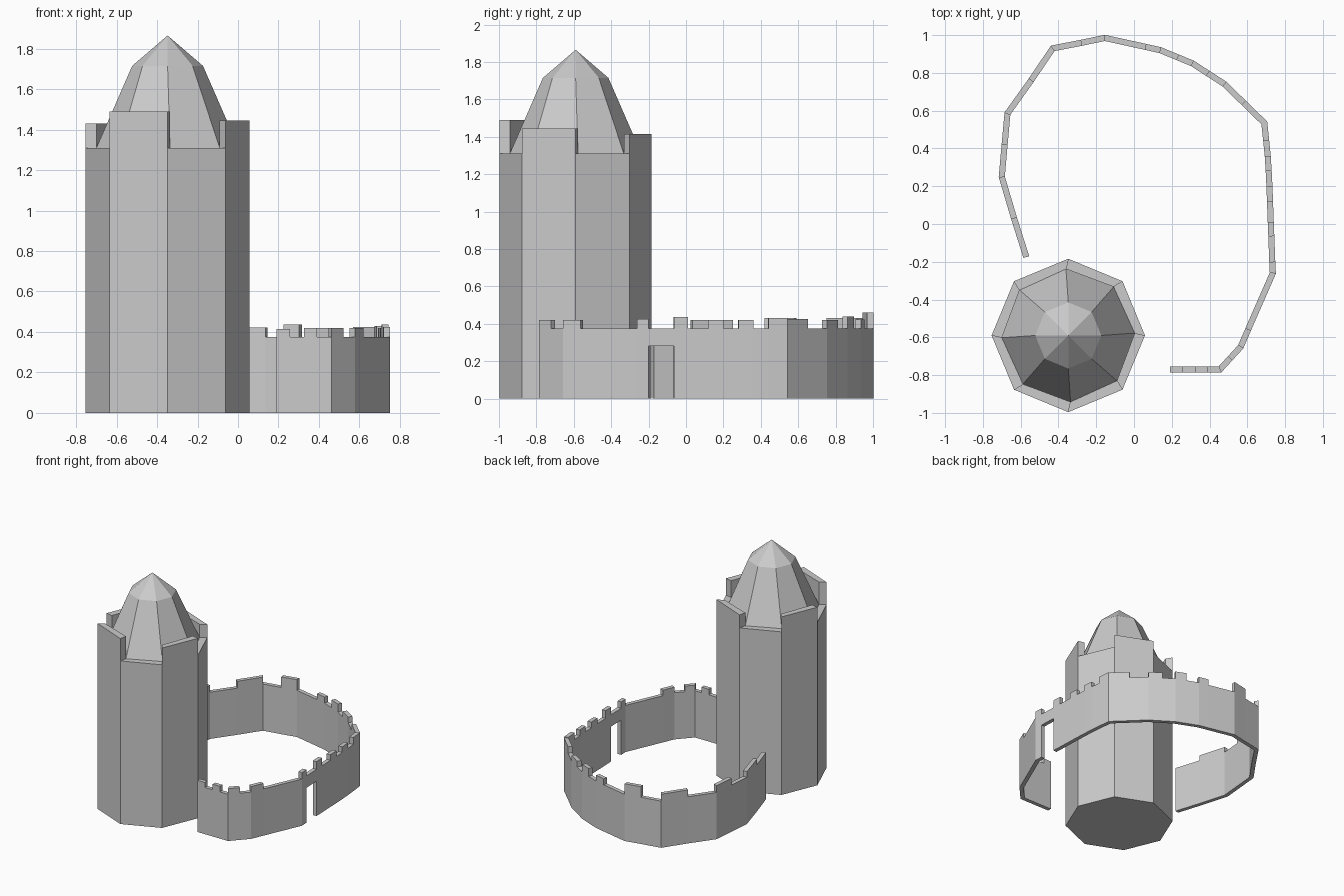
import bpy, bmesh, math
from mathutils import Vector

if "Cube" in bpy.data.objects:
    bpy.data.objects.remove(bpy.data.objects["Cube"])

CX, CY = -0.348, -0.59        # tower axis
R_OUT, R_IN = 0.406, 0.352    # tower and roof foot radius
TWIST = math.radians(2)
RIM = 1.31


def finish(name, bm):
    bmesh.ops.remove_doubles(bm, verts=bm.verts, dist=1e-5)
    bmesh.ops.recalc_face_normals(bm, faces=bm.faces)
    me = bpy.data.meshes.new(name)
    bm.to_mesh(me)
    bm.free()
    ob = bpy.data.objects.new(name, me)
    bpy.context.collection.objects.link(ob)
    return ob


def polar(r, k, twist=0.0):
    a = k * math.pi / 4 + twist
    return (CX + r * math.cos(a), CY + r * math.sin(a))


def prism(name, outline, z0, z1):
    bm = bmesh.new()
    lo = [bm.verts.new((x, y, z0)) for x, y in outline]
    hi = [bm.verts.new((x, y, z1)) for x, y in outline]
    bm.faces.new(lo[::-1])
    bm.faces.new(hi)
    n = len(lo)
    for i in range(n):
        j = (i + 1) % n
        bm.faces.new((lo[i], lo[j], hi[j], hi[i]))
    return finish(name, bm)


# Octagonal tower body
prism("tower_body", [polar(R_OUT, k) for k in range(8)], 0, RIM)

# Raised battlements on every second side
for k, top in ((1, 1.415), (3, 1.43), (5, 1.49), (7, 1.445)):
    prism(f"tower_battlement_{k}",
          [polar(R_OUT, k), polar(R_OUT, k + 1),
           polar(R_IN, k + 1, TWIST), polar(R_IN, k, TWIST)], RIM, top)

# Two-stage faceted roof
bm = bmesh.new()
rings = [[bm.verts.new((*polar(r, k, t), z)) for k in range(8)]
         for r, z, t in ((R_IN, RIM, TWIST), (0.175, 1.715, 0))]
apex = bm.verts.new((CX, CY, 1.865))
bm.faces.new(rings[0][::-1])
for k in range(8):
    j = (k + 1) % 8
    bm.faces.new((rings[0][k], rings[0][j], rings[1][j], rings[1][k]))
    bm.faces.new((rings[1][k], rings[1][j], apex))
finish("tower_roof", bm)

# Curtain wall: x, y and top height of the stretch up to the next point
W = 0.375
path = [
    (-0.57, -0.175, W), (-0.635, 0.03, 0.42), (-0.70, 0.25, W),
    (-0.685, 0.42, 0.43), (-0.67, 0.585, W), (-0.545, 0.76, 0.43),
    (-0.43, 0.93, W), (-0.28, 0.959, 0.46), (-0.155, 0.985, W),
    (0.06, 0.938, 0.423), (0.14, 0.92, W), (0.23, 0.883, 0.438),
    (0.31, 0.85, W), (0.39, 0.798, 0.42), (0.48, 0.74, W),
    (0.58, 0.642, 0.425), (0.69, 0.535, W), (0.70, 0.44, W),
    (0.708, 0.36, 0.42), (0.713, 0.28, W), (0.717, 0.20, 0.42),
    (0.72, 0.12, W), (0.724, 0.01, 0.437), (0.727, -0.065, W),
    (0.732, -0.20, 0.425), (0.735, -0.26, W), (0.605, -0.557, 0.42),
    (0.565, -0.65, W), (0.51, -0.71, 0.42), (0.455, -0.77, W),
    (0.39, -0.77, 0.42), (0.325, -0.77, W), (0.256, -0.77, 0.415),
    (0.19, -0.77, None)]
path[16] = (0.69, 0.535, 0.43)
DOOR = 23                     # stretch holding the doorway
HALF = 0.016

pts = [Vector(p[:2]) for p in path]
dirs = [(b - a).normalized() for a, b in zip(pts, pts[1:])]
left, right = [], []
for i, p in enumerate(pts):
    d0, d1 = dirs[max(i - 1, 0)], dirs[min(i, len(dirs) - 1)]
    m = (d0 + d1).normalized()
    off = Vector((-m.y, m.x)) * HALF / max(m.dot(d1), 0.3)
    left.append(p + off)
    right.append(p - off)

bm = bmesh.new()


def quad(*corners):
    bm.faces.new([bm.verts.new((c.x, c.y, z)) for c, z in corners])


def cross_face(i, z0, z1):
    if abs(z1 - z0) > 1e-4:
        quad((left[i], z0), (right[i], z0), (right[i], z1), (left[i], z1))


n = len(dirs)
span = [(0.28 if i == DOOR else 0.0, path[i][2]) for i in range(n)]
for i, (z0, z1) in enumerate(span):
    for s in (left, right):
        quad((s[i], z0), (s[i + 1], z0), (s[i + 1], z1), (s[i], z1))
    for z in (z0, z1):
        quad((left[i], z), (left[i + 1], z), (right[i + 1], z), (right[i], z))
    if i:
        cross_face(i, span[i - 1][0], z0)
        cross_face(i, span[i - 1][1], z1)
cross_face(0, *span[0])
cross_face(n, *span[-1])
finish("curtain_wall", bm)
